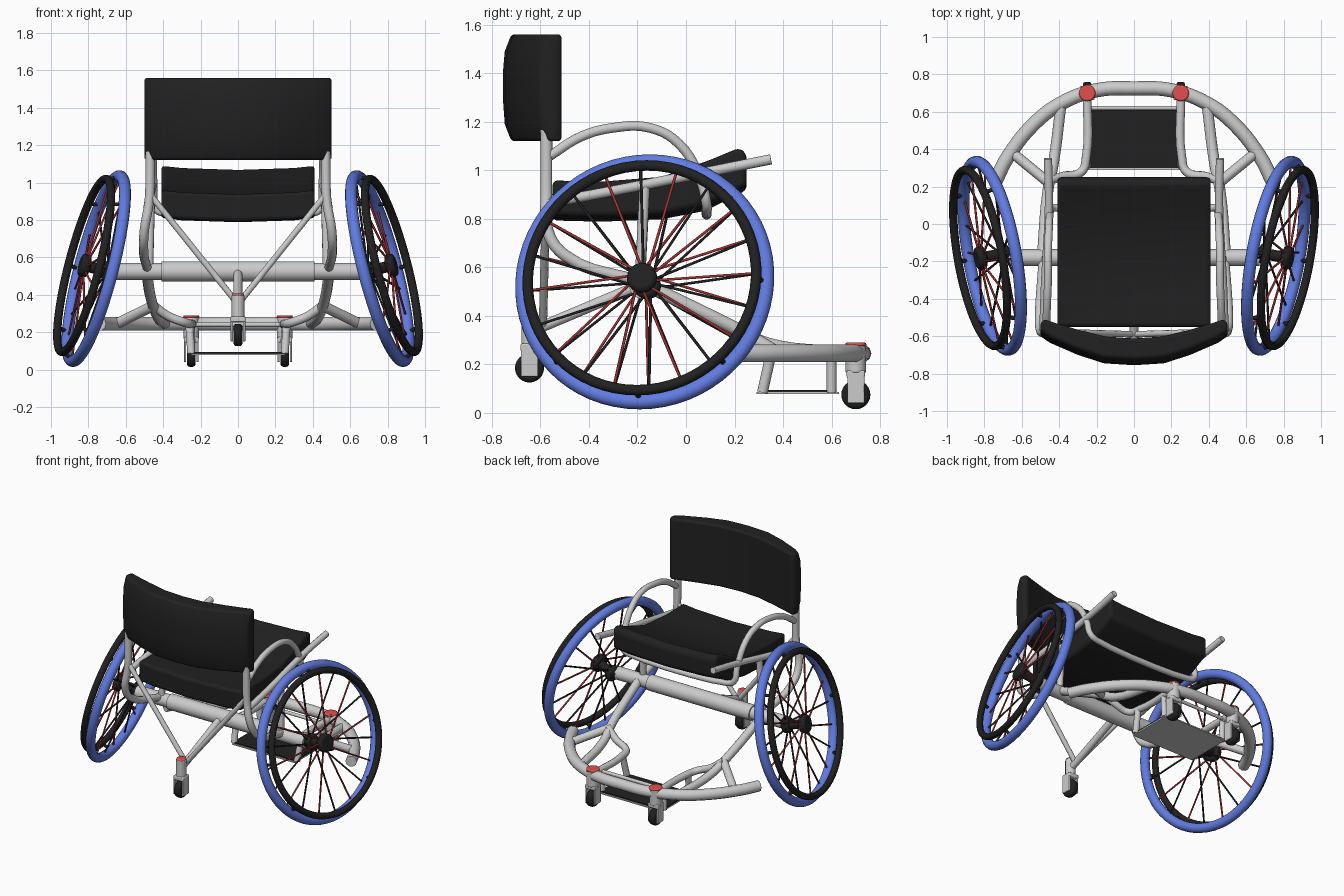
import bpy, bmesh, math
from mathutils import Vector, Matrix

if "Cube" in bpy.data.objects:
    bpy.data.objects.remove(bpy.data.objects["Cube"])

def mat(name, c):
    m = bpy.data.materials.new(name)
    m.diffuse_color = (*c, 1)
    m.use_nodes = True
    m.node_tree.nodes["Principled BSDF"].inputs["Base Color"].default_value = m.diffuse_color
    return m

BLACK = mat("black", (0.015, 0.015, 0.015))
BLUE = mat("blue", (0.12, 0.2, 0.75))
RED = mat("red", (0.75, 0.08, 0.08))
RUST = mat("spoke_red", (0.35, 0.03, 0.03))
GREY = mat("grey", (0.55, 0.55, 0.55))

def tube(name, paths, r, m=GREY, smooth=True, cyclic=False, res=3):
    """Round tubes through the given point paths."""
    cu = bpy.data.curves.new(name, 'CURVE')
    cu.dimensions = '3D'
    cu.bevel_depth, cu.bevel_resolution, cu.resolution_u = r, res, 5
    cu.use_fill_caps = True
    for pts in paths:
        if smooth and len(pts) > 2:
            sp = cu.splines.new('BEZIER')
            sp.bezier_points.add(len(pts) - 1)
            for bp, p in zip(sp.bezier_points, pts):
                bp.co = p
                bp.handle_left_type = bp.handle_right_type = 'AUTO'
        else:
            sp = cu.splines.new('POLY')
            sp.points.add(len(pts) - 1)
            for pt, p in zip(sp.points, pts):
                pt.co = (*p, 1)
        sp.use_cyclic_u = cyclic
        sp.use_smooth = True
    cu.materials.append(m)
    ob = bpy.data.objects.new(name, cu)
    bpy.context.collection.objects.link(ob)
    return ob

def both(path):
    return [path, [(-x, y, z) for x, y, z in path]]

def finish(name, m, bevel=0, segs=2):
    ob = bpy.context.object
    ob.name = name
    ob.data.materials.append(m)
    if bevel:
        b = ob.modifiers.new("bevel", 'BEVEL')
        b.width, b.segments, b.limit_method = bevel, segs, 'ANGLE'
    bpy.ops.object.shade_smooth_by_angle(angle=math.radians(40))
    return ob

def box(name, loc, size, m, bevel=0):
    bpy.ops.mesh.primitive_cube_add(size=1, location=loc)
    bpy.context.object.scale = size
    bpy.ops.object.transform_apply(location=False, rotation=False, scale=True)
    return finish(name, m, bevel)

def cyl(name, a, b, r, m, bevel=0, verts=24):
    a, b = Vector(a), Vector(b)
    bpy.ops.mesh.primitive_cylinder_add(vertices=verts, radius=r, depth=(b - a).length, location=(a + b) / 2,
                                        rotation=(b - a).to_track_quat('Z', 'Y').to_euler())
    return finish(name, m, bevel)

def loft(name, rings, m, bevel):
    """Solid through a list of rings with equal point counts."""
    bm = bmesh.new()
    vs = [[bm.verts.new(p) for p in r] for r in rings]
    n = len(rings[0])
    for r0, r1 in zip(vs, vs[1:]):
        for i in range(n):
            bm.faces.new((r0[i], r0[(i + 1) % n], r1[(i + 1) % n], r1[i]))
    bm.faces.new(vs[0][::-1])
    bm.faces.new(vs[-1])
    bmesh.ops.recalc_face_normals(bm, faces=bm.faces)
    me = bpy.data.meshes.new(name)
    bm.to_mesh(me)
    bm.free()
    ob = bpy.data.objects.new(name, me)
    bpy.context.collection.objects.link(ob)
    bpy.ops.object.select_all(action='DESELECT')
    ob.select_set(True)
    bpy.context.view_layer.objects.active = ob
    return finish(name, m, bevel, 3)

# cambered main wheels
for s, side in ((1, "right"), (-1, "left")):
    q = Vector((s, -0.18, 0.26)).to_track_quat('Z', 'Y')
    c = Vector((s * 0.758, -0.17, 0.54))

    def P(r, a, h):
        return c + q @ Vector((r * math.cos(a), r * math.sin(a), h))

    for nm, R, r, h, m in (("tire", 0.51, 0.032, 0, BLUE), ("hand_rim", 0.478, 0.022, 0.068, BLACK)):
        bpy.ops.mesh.primitive_torus_add(major_radius=R, minor_radius=r, major_segments=64, minor_segments=14,
                                         location=P(0, 0, h), rotation=q.to_euler())
        finish(f"{side}_{nm}", m)
    turn = math.tau / 20
    off = turn * (0.25 if s > 0 else 0.75)
    tube(f"{side}_red_spokes", [[P(0.03, off + 2 * i * turn - 0.5, 0.065), P(0.5, off + 2 * i * turn, 0)]
                                for i in range(10)], 0.006, RUST, res=1)
    tube(f"{side}_black_spokes", [[P(0.03, off + (2 * i + 1) * turn + 0.5, -0.06), P(0.5, off + (2 * i + 1) * turn, 0)]
                                  for i in range(10)], 0.006, BLACK, res=1)
    tube(f"{side}_rim_tabs", [[P(0.5, i * math.tau / 8, 0.005), P(0.478, i * math.tau / 8, 0.068)]
                              for i in range(8)], 0.011, BLACK)
    cyl(f"{side}_hub", P(0, 0, -0.1), P(0, 0, 0.08), 0.03, BLACK)
    cyl(f"{side}_hub_outer_flange", P(0, 0, 0.04), P(0, 0, 0.09), 0.062, BLACK, 0.015)
    cyl(f"{side}_hub_inner_flange", P(0, 0, -0.09), P(0, 0, -0.04), 0.055, BLACK, 0.015)

# axle tube with thicker sleeve
cyl("axle_tube", (-0.67, -0.18, 0.525), (0.67, -0.18, 0.525), 0.045, GREY)
cyl("axle_sleeve", (-0.41, -0.18, 0.525), (0.41, -0.18, 0.525), 0.054, GREY)

# curved bumper and lower frame
half = [(0.74, 0.23, 0.245), (0.68, 0.35, 0.245), (0.53, 0.54, 0.245), (0.39, 0.645, 0.245), (0.2, 0.715, 0.245)]
tube("bumper", [half + [(0, 0.725, 0.245)] + both(half)[1][::-1]], 0.038)
tube("lower_frame", both([(0.49, -0.17, 0.53), (0.46, 0.18, 0.36), (0.43, 0.33, 0.285), (0.39, 0.64, 0.245)]), 0.029)
tube("bumper_braces", both([(0.65, 0.38, 0.245), (0.455, 0.22, 0.34)]), 0.028)
tube("foot_rails", both([(0.46, 0.23, 0.35), (0.38, 0.255, 0.29), (0.28, 0.28, 0.25), (0.255, 0.36, 0.245),
                         (0.25, 0.68, 0.245)]), 0.024)

# footplate and hangers
box("footplate", (0, 0.46, 0.09), (0.5, 0.32, 0.008), BLACK)
box("footplate_base", (0, 0.46, 0.082), (0.5, 0.34, 0.008), GREY)
tube("front_hangers", both([(0.25, 0.6, 0.24), (0.245, 0.6, 0.085)]), 0.02)
tube("rear_hangers", both([(0.26, 0.35, 0.24), (0.25, 0.315, 0.085)]), 0.022)
tube("foot_bar", [[(-0.25, 0.62, 0.24), (0.25, 0.62, 0.24)]], 0.012)

def caster(name, x, y, z, stem):
    """Small wheel at height z with fork, stem and red cap."""
    cyl(name + "_wheel", (x - 0.024, y, z), (x + 0.024, y, z), 0.06, BLACK, 0.015)
    for s in (-1, 1):
        box(name + "_fork", (x + s * 0.033, y, z + 0.03), (0.012, 0.07, 0.13), GREY, 0.004)
    box(name + "_crown", (x, y, z + 0.085), (0.078, 0.075, 0.03), GREY, 0.006)
    cyl(name + "_stem", (x, y, z + 0.09), (x, y, stem), 0.042 if x else 0.034, GREY, 0.005)
    cyl(name + "_cap", (x, y, stem - 0.01), (x, y, stem + 0.008), 0.044 if x else 0.032, RED, 0.008)

caster("right_caster", 0.25, 0.7, 0.075, 0.282)
caster("left_caster", -0.25, 0.7, 0.075, 0.282)
caster("rear_caster", 0, -0.645, 0.185, 0.4)

# rear struts
tube("rear_v_struts", both([(0.0, -0.59, 0.35), (0.465, -0.575, 0.93)]), 0.017)
tube("rear_center_strut", [[(0, -0.63, 0.34), (0, -0.18, 0.53)]], 0.024)

# back posts, seat supports, rails and armrest arches
tube("back_posts", both([(0.47, -0.575, 1.25), (0.47, -0.575, 1.05), (0.475, -0.575, 0.9), (0.5, -0.57, 0.75),
                         (0.505, -0.5, 0.65), (0.485, -0.19, 0.54)]), 0.025)
tube("seat_supports", both([(0.475, -0.19, 0.54), (0.465, -0.17, 0.93)]), 0.022)
tube("seat_rails", both([(0.46, 0.35, 1.045), (0.455, 0.1, 0.995), (0.475, -0.3, 0.915), (0.485, -0.57, 0.865)]), 0.022)
arch = [(0.47, -0.56, 1.06), (0.465, -0.43, 1.14), (0.46, -0.3, 1.175), (0.46, -0.15, 1.175), (0.455, -0.03, 1.11),
        (0.45, 0.06, 0.96), (0.44, 0.085, 0.86), (0.38, 0.085, 0.835)]
tube("armrests", [arch + both(arch)[1][::-1]], 0.021)

# seat cushion: side profile lofted across x, lower in the middle
rings = []
for x, dip in ((-0.41, 0.0), (-0.3, 0.012), (0, 0.022), (0.3, 0.012), (0.41, 0.0)):
    prof = [(-0.55, 0.96), (-0.35, 0.955), (-0.1, 0.975), (0.1, 1.045), (0.22, 1.095), (0.25, 1.07),
            (0.25, 0.94), (0.08, 0.855), (-0.1, 0.82), (-0.35, 0.81), (-0.55, 0.815)]
    rings.append([(x, y, z - dip) for y, z in prof])
loft("seat", rings, BLACK, 0.03)

# curved backrest pad
outer = [(0.5, -0.6), (0.45, -0.635), (0.3, -0.7), (0.16, -0.745), (0, -0.755)]
inner = [(0, -0.612), (0.15, -0.602), (0.3, -0.565), (0.42, -0.53), (0.48, -0.51), (0.5, -0.53)]
rings = []
for z, pull in ((1.12, 0.035), (1.19, 0.008), (1.3, 0), (1.4, 0), (1.49, 0.008), (1.56, 0.035)):
    r = [(x, y + pull, z) for x, y in outer] + [(x, y, z) for x, y in inner]
    l = [(-x, y, z) for x, y, z in r if x > 0]
    k = len(outer)
    # right outer to centre, left outer, left inner, right inner
    rings.append(r[:k] + l[:k - 1][::-1] + l[k - 1:][::-1] + r[k:])
loft("backrest", rings, BLACK, 0.015)

# turn tube curves into meshes
bpy.ops.object.select_all(action='DESELECT')
curves = [o for o in bpy.context.scene.objects if o.type == 'CURVE']
for o in curves:
    o.select_set(True)
bpy.context.view_layer.objects.active = curves[0]
bpy.ops.object.convert(target='MESH')
